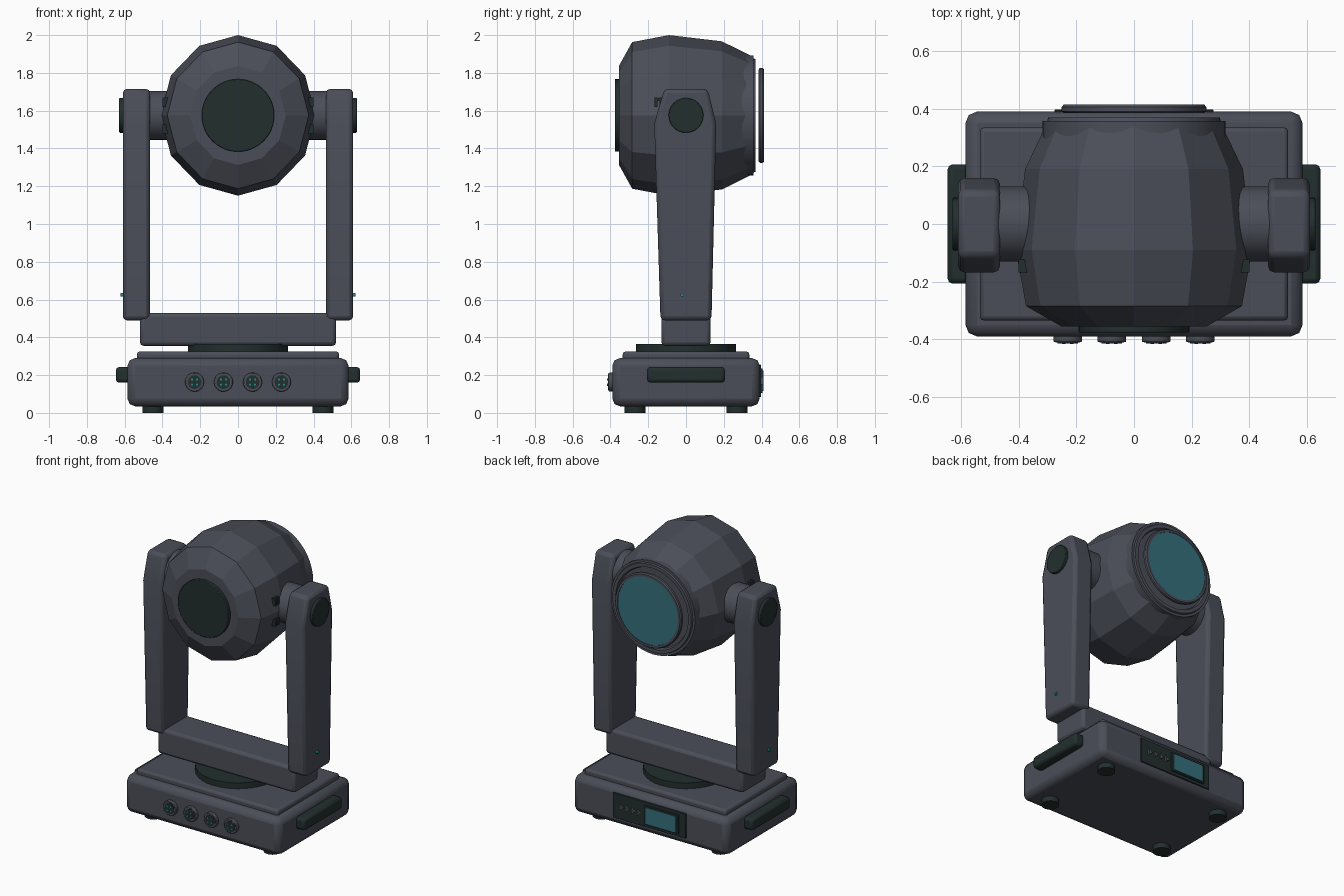
import bpy, bmesh, math
from mathutils import Matrix, Vector

if "Cube" in bpy.data.objects:
    bpy.data.objects.remove(bpy.data.objects["Cube"])


def material(name, col):
    m = bpy.data.materials.new(name)
    m.diffuse_color = (*col, 1)
    m.use_nodes = True
    m.node_tree.nodes["Principled BSDF"].inputs["Base Color"].default_value = m.diffuse_color
    return m


BODY = material("charcoal grey", (0.070, 0.076, 0.098))
DARK = material("green black", (0.016, 0.028, 0.027))
GLASS = material("teal glass", (0.035, 0.160, 0.205))
ACCENT = material("bright teal", (0.010, 0.270, 0.280))
HZ = 1.575  # height of the tilt axis
ROT = {"x": Matrix.Rotation(math.pi / 2, 4, "Y"),
       "y": Matrix.Rotation(-math.pi / 2, 4, "X"),
       "z": Matrix.Identity(4)}


def finish(name, bm, mat, bevel=0.0, smooth=True, segments=2):
    bmesh.ops.recalc_face_normals(bm, faces=bm.faces)
    me = bpy.data.meshes.new(name)
    bm.to_mesh(me)
    bm.free()
    ob = bpy.data.objects.new(name, me)
    bpy.context.collection.objects.link(ob)
    me.materials.append(mat)
    if bevel:
        b = ob.modifiers.new("bevel", "BEVEL")
        b.width, b.segments, b.limit_method = bevel, segments, "ANGLE"
    if smooth:
        bpy.ops.object.select_all(action="DESELECT")
        ob.select_set(True)
        bpy.context.view_layer.objects.active = ob
        bpy.ops.object.shade_smooth_by_angle(angle=math.radians(30))
    return ob


def box(name, mat, lo, hi, bevel=0.0):
    lo, hi = Vector(lo), Vector(hi)
    bm = bmesh.new()
    bmesh.ops.create_cube(bm, size=1)
    for v in bm.verts:
        v.co = (lo + hi) / 2 + v.co * (hi - lo)
    return finish(name, bm, mat, bevel)


def cyl(name, mat, axis, centre, r, length, bevel=0.0, sides=32):
    bm = bmesh.new()
    bmesh.ops.create_cone(bm, cap_ends=True, segments=sides, radius1=r, radius2=r, depth=length,
                          matrix=Matrix.Translation(centre) @ ROT[axis])
    return finish(name, bm, mat, bevel)


def lathe(name, mat, profile, sides, sx=1.0, smooth=True, closed=False):
    """Revolve (y, radius) points about the y axis at the tilt height."""
    bm = bmesh.new()
    rings = []
    for y, r in profile:
        rings.append([bm.verts.new((sx * r * math.sin(2 * math.pi * i / sides), y,
                                    HZ + r * math.cos(2 * math.pi * i / sides))) for i in range(sides)])
    pairs = list(zip(rings, rings[1:])) + ([(rings[-1], rings[0])] if closed else [])
    for a, b in pairs:
        for i in range(sides):
            j = (i + 1) % sides
            bm.faces.new((a[i], a[j], b[j], b[i]))
    if not closed:
        bm.faces.new(rings[0])
        bm.faces.new(rings[-1])
    return finish(name, bm, mat, smooth=smooth)


def prism(name, mat, points, depth, bevel=0.0):
    """Extrude a flat outline by a depth vector."""
    bm = bmesh.new()
    f = bm.faces.new([bm.verts.new(p) for p in points])
    ext = bmesh.ops.extrude_face_region(bm, geom=[f])
    bmesh.ops.translate(bm, vec=depth, verts=[v for v in ext["geom"] if isinstance(v, bmesh.types.BMVert)])
    return finish(name, bm, mat, bevel)


# Base housing, top plate, feet and turntable
box("base_housing", BODY, (-.585, -.39, .035), (.585, .39, .29), .04)
box("base_top_plate", BODY, (-.535, -.335, .27), (.535, .335, .325), .015)
for x in (-.45, .45):
    for y in (-.27, .27):
        cyl("foot", DARK, "z", (x, y, .022), .055, .044)
cyl("turntable", DARK, "z", (0, 0, .342), .265, .046)

# Front sockets with pins
for x in (-.23, -.077, .077, .23):
    cyl("socket_flange", BODY, "y", (x, -.395, .163), .050, .03, .005)
    cyl("socket_rim", BODY, "y", (x, -.402, .163), .043, .02)
    cyl("socket_face", DARK, "y", (x, -.410, .163), .036, .008)
    for k in range(4):
        a = math.pi / 4 + k * math.pi / 2
        cyl("socket_pin", ACCENT, "y", (x + .019 * math.cos(a), -.414, .163 + .019 * math.sin(a)), .006, .006, sides=8)

# Rear control panel with screen and arrow buttons
box("control_panel", DARK, (-.275, .38, .085), (.275, .398, .255), .003)
box("screen_frame", DARK, (-.225, .39, .105), (.035, .406, .235), .003)
box("screen", GLASS, (-.21, .40, .115), (.02, .411, .225))
for x in (.07, .115, .16, .205):
    prism("arrow_button", BODY, [(x - .014, .396, .17), (x + .014, .396, .19), (x + .014, .396, .15)], (0, .015, 0))

# Yoke crossbar
box("yoke_crossbar", BODY, (-.52, -.13, .355), (.52, .13, .53), .02)

# Parts repeated on both sides
ARM = [(-.135, .49), (.135, .49), (.16, 1.53), (.115, 1.715), (-.115, 1.715), (-.168, 1.53)]
for s in (-1, 1):
    prism("yoke_arm", BODY, [(s * .465, y, z) for y, z in ARM], (s * .145, 0, 0), .022)
    cyl("tilt_hub", BODY, "x", (s * .415, 0, HZ), .13, .15, .01)
    cyl("arm_cap", DARK, "x", (s * .613, 0, HZ), .092, .032, .004)
    cyl("arm_indicator", ACCENT, "x", (s * .612, -.02, .625), .010, .022, sides=12)
    xs = sorted((s * .57, s * .647))
    box("carry_handle", DARK, (xs[0], -.207, .16), (xs[1], .207, .243), .018)
    # Vent slots beside the hub
    for z in (1.645, 1.505):
        xs = sorted((s * .365, s * .400))
        for y in (-.160, -.131):
            box("vent_slot", DARK, (xs[0], y - .008, z - .025), (xs[1], y + .008, z + .025))
        box("vent_bridge", DARK, (xs[0], -.16, z + .005), (xs[1], -.131, z + .022))

# Faceted lamp head
lathe("lamp_head", BODY, [(-.355, .262), (-.285, .388), (-.09, .425), (.19, .392), (.345, .315)],
      12, sx=.965, smooth=False)
cyl("head_end_cap", DARK, "y", (0, -.36, HZ), .192, .034, .004, 48)

# Lens collar, stepped and recessed
lathe("lens_collar", BODY, [(.29, .318), (.357, .318), (.357, .302), (.369, .298), (.369, .275),
                            (.352, .268), (.352, .24)], 48)

# Lens ring and glass
lathe("lens_ring", BODY, [(.385, .244), (.391, .251), (.406, .251), (.414, .244), (.414, .229), (.385, .229)],
      48, closed=True)
cyl("lens_glass", GLASS, "y", (0, .399, HZ), .231, .022, sides=48)
